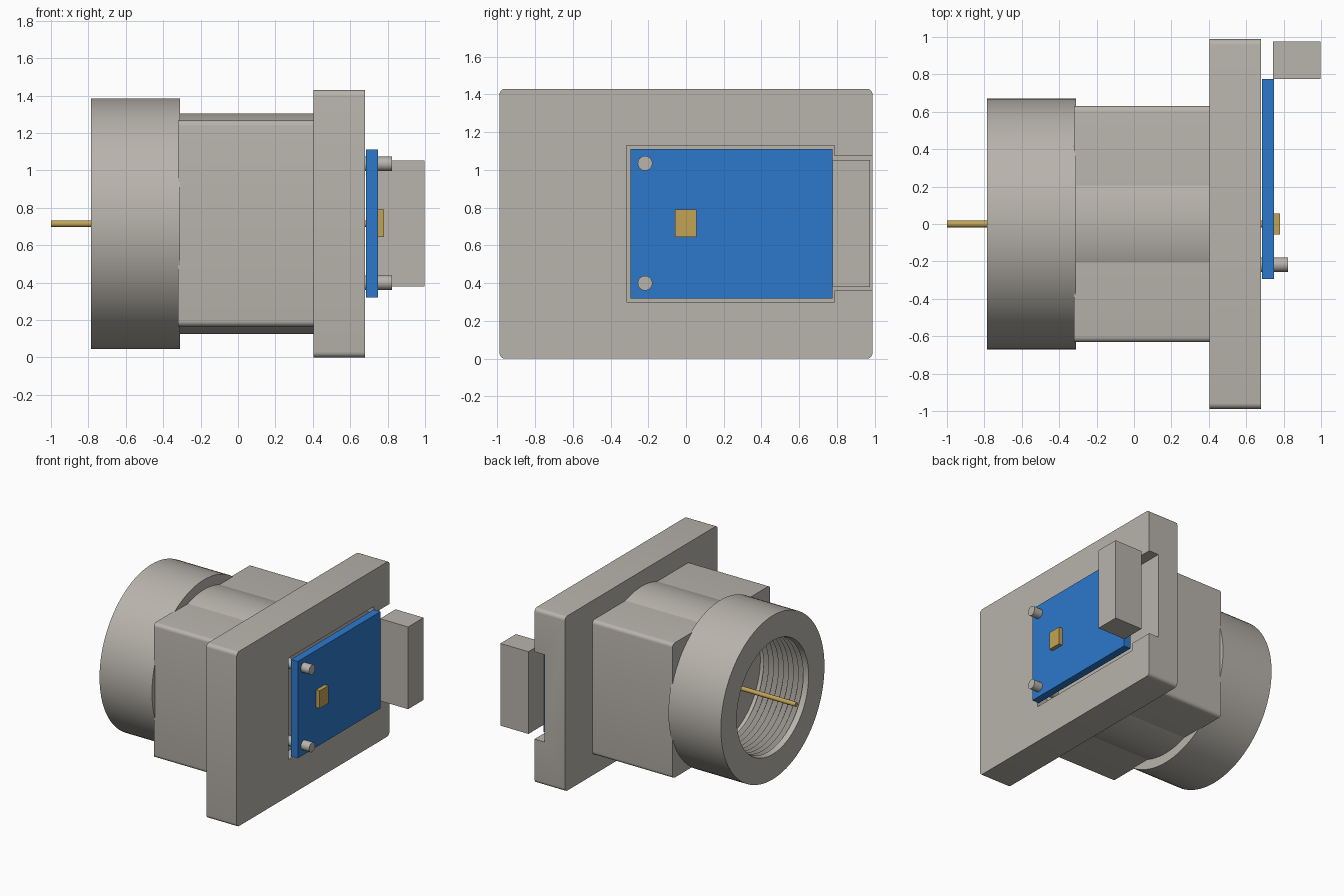
import bpy
import bmesh
import math
from mathutils import Matrix, Vector

MID = 0.715  # height of the main axis

if "Cube" in bpy.data.objects:
    bpy.data.objects.remove(bpy.data.objects["Cube"], do_unlink=True)


def material(name, rgb):
    m = bpy.data.materials.new(name)
    m.use_nodes = True
    m.diffuse_color = (*rgb, 1)
    m.node_tree.nodes["Principled BSDF"].inputs["Base Color"].default_value = (*rgb, 1)
    return m


GREY = material("warm grey metal", (0.48, 0.455, 0.413))
BLUE = material("board blue", (0.026, 0.19, 0.6))
GOLD = material("contact gold", (0.54, 0.37, 0.092))


def smooth(obj):
    bpy.ops.object.select_all(action="DESELECT")
    obj.select_set(True)
    bpy.context.view_layer.objects.active = obj
    bpy.ops.object.shade_smooth_by_angle(angle=math.radians(32))


def finish(bm, name, mat):
    bmesh.ops.recalc_face_normals(bm, faces=bm.faces)
    mesh = bpy.data.meshes.new(name)
    bm.to_mesh(mesh)
    bm.free()
    mesh.materials.append(mat)
    obj = bpy.data.objects.new(name, mesh)
    bpy.context.collection.objects.link(obj)
    smooth(obj)
    return obj


def box(name, xs, ys, zs, mat, radius=0):
    """Box between limits; radius rounds the edges that run along x."""
    bm = bmesh.new()
    bmesh.ops.create_cube(bm, size=1)
    for v in bm.verts:
        v.co = [lim[0] if c < 0 else lim[1] for c, lim in zip(v.co, (xs, ys, zs))]
    if radius:
        edges = [e for e in bm.edges if abs(e.verts[0].co.x - e.verts[1].co.x) > 0.01]
        bmesh.ops.bevel(bm, geom=edges, offset=radius, segments=5,
                        profile=0.5, affect="EDGES")
    return finish(bm, name, mat)


def rod(name, xs, y, z, radius, mat, sides=24):
    bm = bmesh.new()
    turn = Matrix.Translation((sum(xs) / 2, y, z)) @ Matrix.Rotation(math.pi / 2, 4, "Y")
    bmesh.ops.create_cone(bm, cap_ends=True, segments=sides, radius1=radius,
                          radius2=radius, depth=xs[1] - xs[0], matrix=turn)
    return finish(bm, name, mat)


def lathe(name, profile, mat, steps=96):
    """Spin (x, radius) points around the main axis."""
    bm = bmesh.new()
    verts = [bm.verts.new((x, 0, MID + r)) for x, r in profile]
    edges = [bm.edges.new(pair) for pair in zip(verts, verts[1:])]
    bmesh.ops.spin(bm, geom=verts + edges, cent=(0, 0, MID), axis=(1, 0, 0),
                   angle=2 * math.pi, steps=steps)
    bmesh.ops.remove_doubles(bm, verts=bm.verts, dist=0.0005)
    return finish(bm, name, mat)


# Threaded barrel and the round neck behind it
profile = [(-0.33, 0), (-0.33, 0.49)]
turns, pitch, start = 9, 0.045, -0.36
for i in range(turns):
    x = start - i * pitch
    profile += [(x, 0.49), (x - pitch / 2, 0.455)]
profile += [(-0.785, 0.465), (-0.785, 0.67), (-0.31, 0.67), (-0.31, 0.59),
            (0.41, 0.59), (0.41, 0)]
lathe("threaded_barrel", profile, GREY)

# Squared body block
box("body_block", (-0.32, 0.41), (-0.632, 0.632), (0.165, 1.268), GREY, 0.03)

# Mounting plate with a shallow pocket that opens on one side
plate = box("mounting_plate", (0.405, 0.68), (-0.988, 0.988), (0, 1.43), GREY, 0.03)
outline = [(-0.315, 0.3), (0.787, 0.3), (0.787, 0.36), (1.1, 0.36),
           (1.1, 1.075), (0.787, 1.075), (0.787, 1.13), (-0.315, 1.13)]
bm = bmesh.new()
face = bm.faces.new([bm.verts.new((0.59, y, z)) for y, z in outline])
ext = bmesh.ops.extrude_face_region(bm, geom=[face])
for v in ext["geom"]:
    if isinstance(v, bmesh.types.BMVert):
        v.co += Vector((0.2, 0, 0))
cutter = finish(bm, "pocket_cutter", GREY)
cutter.hide_render = True
mod = plate.modifiers.new("pocket", "BOOLEAN")
mod.operation = "DIFFERENCE"
mod.solver = "EXACT"
mod.object = cutter
bpy.ops.object.select_all(action="DESELECT")
plate.select_set(True)
bpy.context.view_layer.objects.active = plate
bpy.ops.object.modifier_apply(modifier=mod.name)
bpy.data.objects.remove(cutter, do_unlink=True)
smooth(plate)

# Circuit board with its chip, connector and fixing posts
box("circuit_board", (0.685, 0.748), (-0.295, 0.775), (0.32, 1.112), BLUE)
box("chip", (0.745, 0.78), (-0.057, 0.055), (0.645, 0.79), GOLD)
box("connector", (0.744, 0.998), (0.775, 0.975), (0.38, 1.053), GREY)
for label, z in (("upper", 1.035), ("lower", 0.4)):
    rod(label + "_post", (0.585, 0.823), -0.217, z, 0.039, GREY)

# Centre contact pin
rod("contact_pin", (-1.0, 0.69), 0, MID, 0.018, GOLD)
